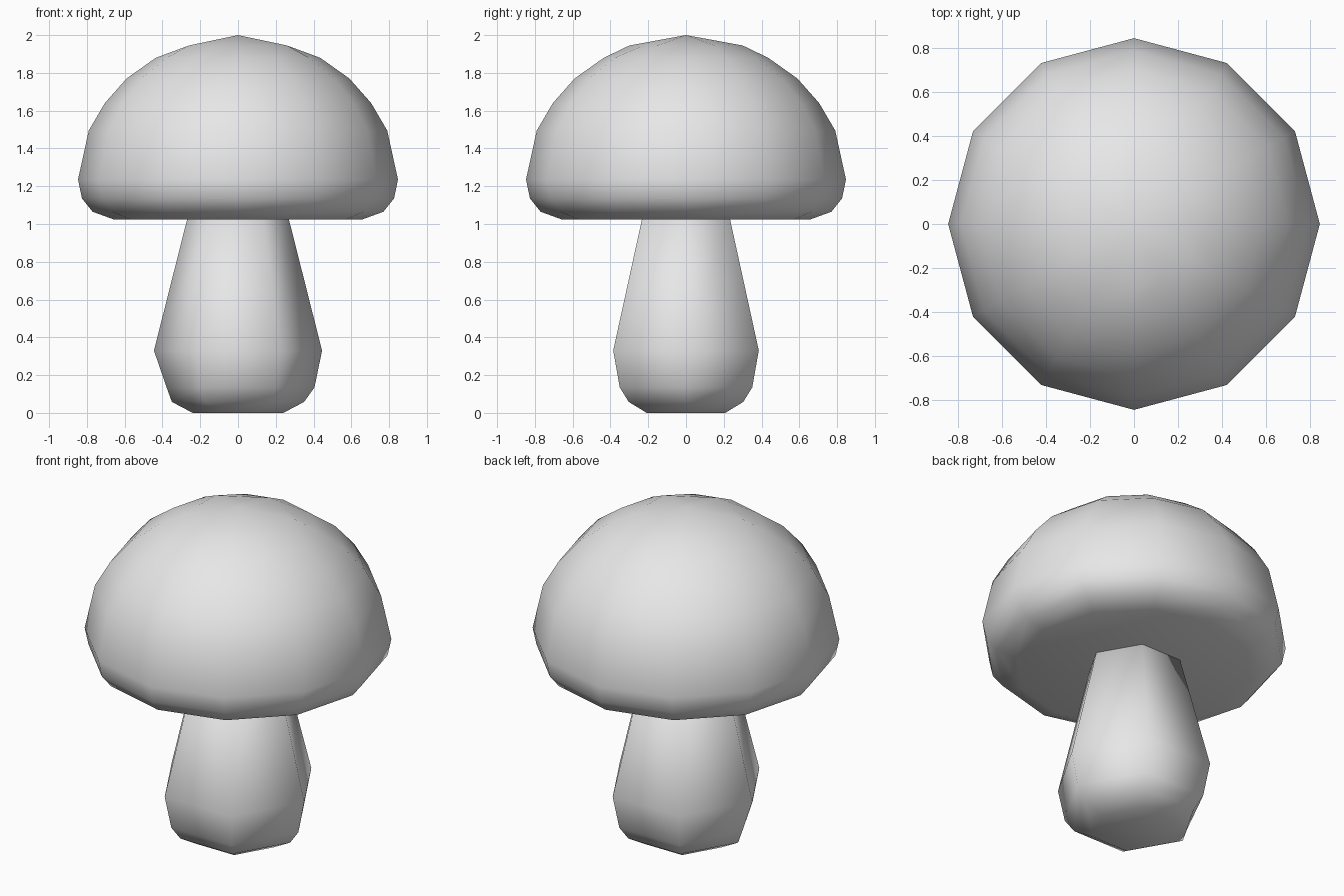
import bpy, bmesh
from math import cos, sin, tau

cube = bpy.data.objects.get("Cube")
if cube:
    bpy.data.objects.remove(cube, do_unlink=True)

# One plain grey material
grey = bpy.data.materials.new("light grey")
grey.use_nodes = True
colour = (0.8, 0.8, 0.8, 1)
grey.diffuse_color = colour
grey.node_tree.nodes["Principled BSDF"].inputs["Base Color"].default_value = colour


def build_rings(bm, profile, sides):
    """Skin (radius, z) rings from bottom to top; returns the vertex rings."""
    rings = []
    for r, z in profile:
        rings.append([bm.verts.new((r * cos(tau * i / sides), r * sin(tau * i / sides), z))
                      for i in range(sides)])
    for low, high in zip(rings, rings[1:]):
        for i in range(sides):
            j = (i + 1) % sides
            bm.faces.new((low[i], low[j], high[j], high[i]))
    bm.faces.new(rings[0][::-1])
    return rings


def finish(bm, name):
    mesh = bpy.data.meshes.new(name)
    bmesh.ops.recalc_face_normals(bm, faces=bm.faces)
    for face in bm.faces:
        face.smooth = True
    bm.to_mesh(mesh)
    bm.free()
    mesh.materials.append(grey)
    obj = bpy.data.objects.new(name, mesh)
    bpy.context.collection.objects.link(obj)
    return obj


# Stem: six-sided, bulging near the foot
bm = bmesh.new()
stem = build_rings(bm, [(0.24, 0), (0.35, 0.058), (0.405, 0.135),
                        (0.445, 0.33), (0.268, 1.03)], 6)
bm.faces.new(stem[-1])
stem[2][3].co.x = -0.378   # flattened corner on the right of the foot
finish(bm, "stem")

# Cap: twelve-sided dome with a flat underside
bm = bmesh.new()
cap = build_rings(bm, [(0.655, 1.023), (0.77, 1.065), (0.826, 1.135), (0.847, 1.235),
                       (0.79, 1.495), (0.705, 1.64), (0.59, 1.77), (0.435, 1.88),
                       (0.3, 1.945)], 12)
# The crown ring is a hexagon, so every other vertex sits on an edge middle
for v in cap[-1][::2]:
    v.co.x *= cos(tau / 12)
    v.co.y *= cos(tau / 12)
tip = bm.verts.new((0, 0, 2))
for i in range(12):
    bm.faces.new((cap[-1][i], cap[-1][(i + 1) % 12], tip))
finish(bm, "cap")
